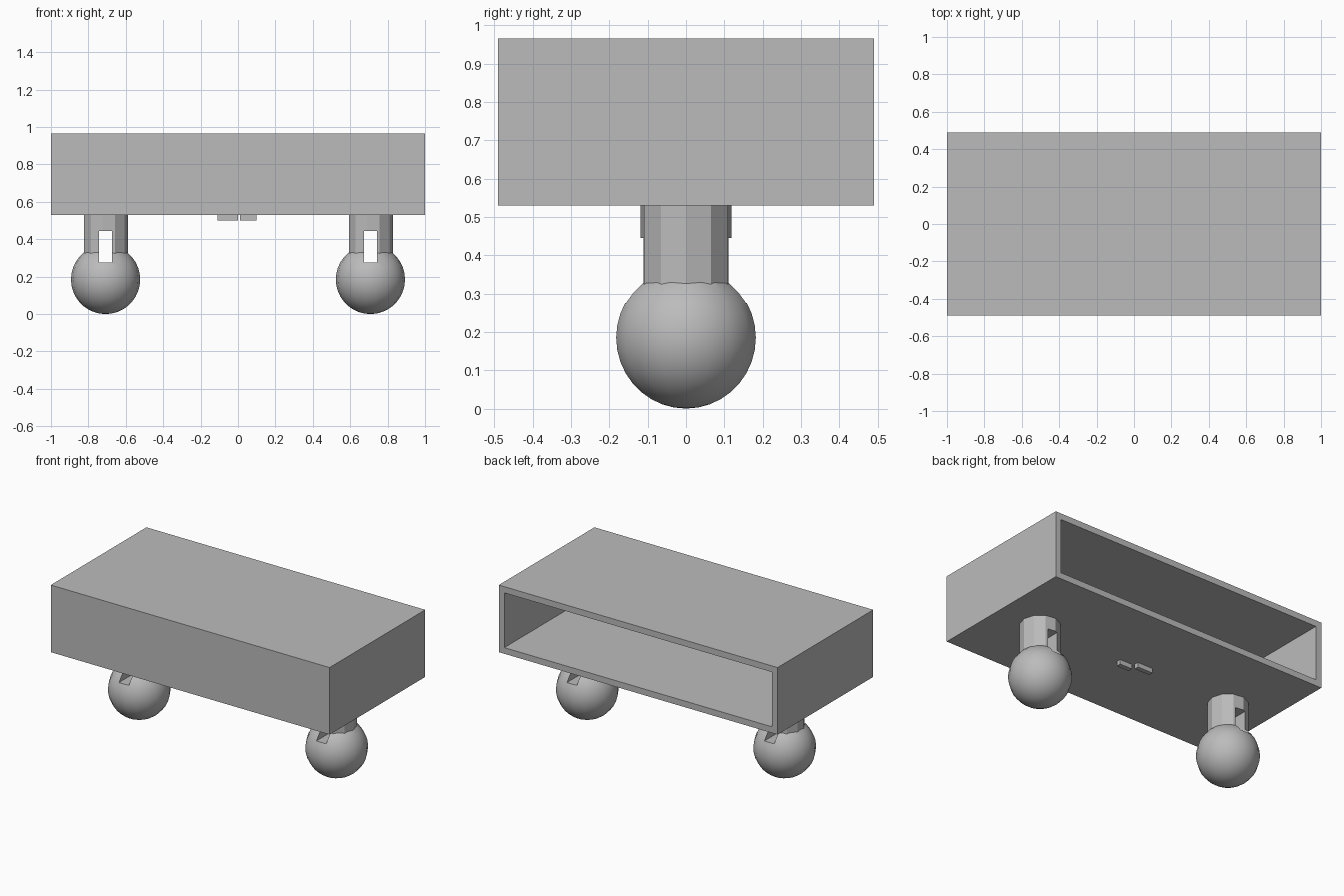
import bpy, math
from mathutils import Matrix

if "Cube" in bpy.data.objects:
    bpy.data.objects.remove(bpy.data.objects["Cube"], do_unlink=True)

grey = bpy.data.materials.new("plain_grey")
grey.use_nodes = True
COLOR = (0.5, 0.5, 0.5, 1)
grey.diffuse_color = COLOR
grey.node_tree.nodes["Principled BSDF"].inputs["Base Color"].default_value = COLOR


def finish(name):
    ob = bpy.context.object
    ob.name = name
    ob.data.materials.append(grey)
    return ob


def box(name, x, y, z):
    """Axis-aligned block from (min, max) pairs."""
    bpy.ops.mesh.primitive_cube_add(size=1)
    ob = finish(name)
    mid = [(a + b) / 2 for a, b in (x, y, z)]
    size = [b - a for a, b in (x, y, z)]
    ob.data.transform(Matrix.Translation(mid) @ Matrix.Diagonal((*size, 1)))
    return ob


def boolean(target, other, operation):
    mod = target.modifiers.new(operation.title(), 'BOOLEAN')
    mod.operation = operation
    mod.solver = 'EXACT'
    mod.object = other
    bpy.context.view_layer.objects.active = target
    bpy.ops.object.modifier_apply(modifier=mod.name)
    bpy.data.objects.remove(other, do_unlink=True)


# Hollow shell, open at the back
WALL, HALF_Y, LOW, HIGH = 0.04, 0.49, 0.53, 0.965
shell = box("shell", (-1, 1), (-HALF_Y, HALF_Y), (LOW, HIGH))
cavity = box("cavity", (-1 + WALL, 1 - WALL), (-HALF_Y + WALL, HALF_Y + WALL),
             (LOW + WALL, HIGH - WALL))
boolean(shell, cavity, 'DIFFERENCE')

# Ball feet on slotted posts
BALL, POST, SEGMENTS = 0.185, 0.12, 18
for side, x in (("right", -0.708), ("left", 0.708)):
    bpy.ops.mesh.primitive_uv_sphere_add(segments=SEGMENTS, ring_count=SEGMENTS, radius=BALL)
    foot = finish(side + "_foot")
    foot.data.transform(Matrix.Translation((x, 0, BALL)) @ Matrix.Rotation(math.pi / 2, 4, 'Z'))

    bpy.ops.mesh.primitive_cylinder_add(vertices=11, radius=POST, depth=LOW - BALL)
    post = finish(side + "_post")
    post.data.transform(Matrix.Translation((x, 0, (LOW + BALL) / 2))
                        @ Matrix.Rotation(-math.pi / 2, 4, 'Z'))
    boolean(foot, post, 'UNION')

    slot = box("slot", (x - 0.035, x + 0.035), (-0.3, 0.3), (0.275, 0.445))
    boolean(foot, slot, 'DIFFERENCE')
    bpy.ops.object.select_all(action='DESELECT')
    foot.select_set(True)
    bpy.context.view_layer.objects.active = foot
    bpy.ops.object.shade_smooth_by_angle(angle=math.radians(28))

# Small plain ribs under the middle of the shell
for i, (x0, x1, y) in enumerate(((-0.11, 0.0, 0.02), (0.01, 0.1, -0.02))):
    box(f"underside_rib_{i + 1}", (x0, x1), (y - 0.015, y + 0.015), (0.5, LOW))
